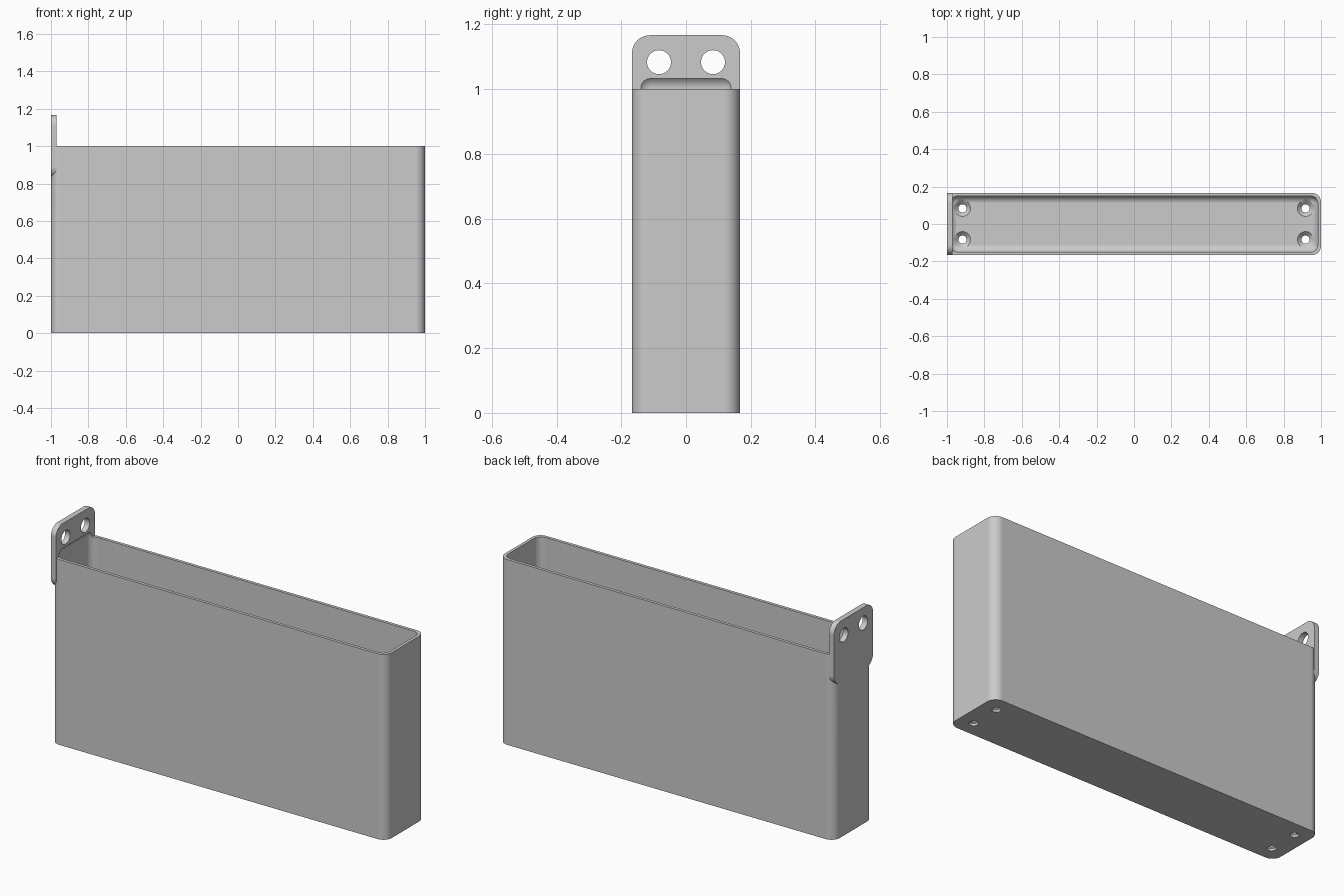
import bpy
import bmesh
import math
from mathutils import Matrix, Vector

cube = bpy.data.objects.get("Cube")
if cube:
    bpy.data.objects.remove(cube, do_unlink=True)

DEPTH = 1 / 3          # full width along y
WALL = DEPTH / 20      # wall thickness
TAB = 0.03             # hanging tab thickness
FLOOR = 0.033
HOLE_Y = DEPTH / 4

grey = bpy.data.materials.new("matte_grey")
grey.use_nodes = True
colour = (0.6, 0.6, 0.6, 1)
grey.diffuse_color = colour
grey.node_tree.nodes["Principled BSDF"].inputs["Base Color"].default_value = colour


def to_object(name, bm):
    bmesh.ops.recalc_face_normals(bm, faces=bm.faces)
    mesh = bpy.data.meshes.new(name)
    bm.to_mesh(mesh)
    bm.free()
    mesh.materials.append(grey)
    obj = bpy.data.objects.new(name, mesh)
    bpy.context.collection.objects.link(obj)
    return obj


def rounded_box(name, low, high, radius, axis=None):
    """Box with the edges along one axis rounded, or all edges if no axis."""
    low, high = Vector(low), Vector(high)
    bm = bmesh.new()
    bmesh.ops.create_cube(bm, size=1)
    for v in bm.verts:
        v.co = (low + high) / 2 + v.co * (high - low)
    edges = [e for e in bm.edges if axis is None
             or abs((e.verts[0].co - e.verts[1].co).normalized()[axis]) > 0.9]
    bmesh.ops.bevel(bm, geom=edges, offset=radius, segments=10,
                    profile=0.5, affect='EDGES')
    return to_object(name, bm)


def cone(name, centre, r1, r2, depth, rotation=Matrix()):
    bm = bmesh.new()
    bmesh.ops.create_cone(bm, cap_ends=True, segments=40, radius1=r1, radius2=r2,
                          depth=depth, matrix=Matrix.Translation(centre) @ rotation)
    return to_object(name, bm)


def combine(target, tool, operation):
    """Apply a boolean to the target and discard the tool."""
    mod = target.modifiers.new(operation.lower(), 'BOOLEAN')
    mod.operation = operation
    mod.solver = 'EXACT'
    mod.object = tool
    graph = bpy.context.evaluated_depsgraph_get()
    mesh = bpy.data.meshes.new_from_object(target.evaluated_get(graph))
    target.modifiers.clear()
    target.data = mesh
    bpy.data.objects.remove(tool, do_unlink=True)


# Outer shell and the square hanging tab on its right end
y = DEPTH / 2
bin_body = rounded_box("bin_body", (-1, -y, 0), (1, y, 1), 0.05, axis=2)
tab = rounded_box("hanging_tab", (-1, -y, 1 - y), (-1 + TAB, y, 1 + y), 0.055, axis=0)
combine(bin_body, tab, 'UNION')

# Soft-cornered cavity, which also scoops the foot of the tab
cavity = rounded_box("cavity", (-1 + WALL, -y + WALL, FLOOR),
                     (1 - WALL, y - WALL, 1.043), 0.04)
combine(bin_body, cavity, 'DIFFERENCE')

for side in (-1, 1):
    # Screw holes through the tab
    hole = cone("tab_hole", (-1, side * HOLE_Y, 1 + HOLE_Y), 0.037, 0.037, 0.2,
                Matrix.Rotation(math.pi / 2, 4, 'Y'))
    combine(bin_body, hole, 'DIFFERENCE')
    # Countersunk screw holes in the floor
    for end in (-1, 1):
        x = end * 0.917
        drill = cone("floor_hole", (x, side * HOLE_Y, 0), 0.022, 0.022, 0.2)
        combine(bin_body, drill, 'DIFFERENCE')
        sink = cone("countersink", (x, side * HOLE_Y, 0.026), 0.02, 0.052, 0.032)
        combine(bin_body, sink, 'DIFFERENCE')

# Smooth rounded areas while keeping rims crisp and flats flat
bpy.ops.object.select_all(action='DESELECT')
bin_body.select_set(True)
bpy.context.view_layer.objects.active = bin_body
bpy.ops.object.shade_smooth_by_angle(angle=math.radians(30))
weighted = bin_body.modifiers.new("flat_normals", 'WEIGHTED_NORMAL')
weighted.keep_sharp = True
